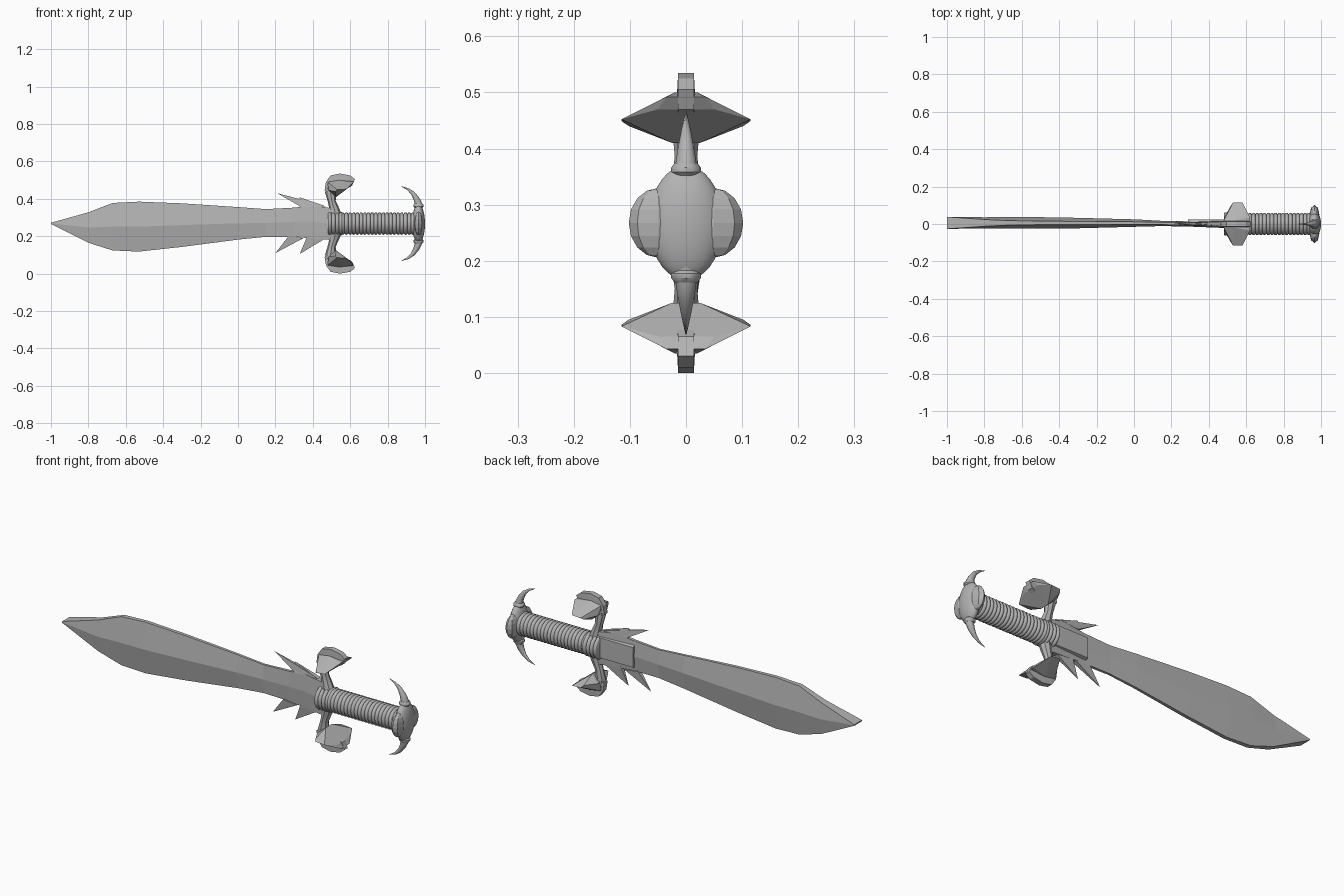
import bpy, bmesh, math
from mathutils import Vector, Matrix

cube = bpy.data.objects.get("Cube")
if cube:
    bpy.data.objects.remove(cube, do_unlink=True)

STEEL = (0.45, 0.45, 0.45, 1)
mat = bpy.data.materials.new("grey steel")
mat.use_nodes = True
mat.diffuse_color = STEEL
mat.node_tree.nodes["Principled BSDF"].inputs["Base Color"].default_value = STEEL
MID = 0.2675  # height of the long axis


def finish(bm, name, smooth=None):
    bmesh.ops.recalc_face_normals(bm, faces=bm.faces)
    me = bpy.data.meshes.new(name)
    bm.to_mesh(me)
    bm.free()
    me.materials.append(mat)
    ob = bpy.data.objects.new(name, me)
    bpy.context.collection.objects.link(ob)
    if smooth:
        bpy.ops.object.select_all(action='DESELECT')
        bpy.context.view_layer.objects.active = ob
        ob.select_set(True)
        bpy.ops.object.shade_smooth_by_angle(angle=math.radians(smooth))
    return ob


def loft(name, rings, smooth=None):
    """Skin a row of closed rings and cap both ends."""
    bm = bmesh.new()
    rows = [[bm.verts.new(p) for p in ring] for ring in rings]
    n = len(rows[0])
    for a, b in zip(rows, rows[1:]):
        for i in range(n):
            j = (i + 1) % n
            bm.faces.new((a[i], a[j], b[j], b[i]))
    bm.faces.new(rows[0])
    bm.faces.new(rows[-1])
    return finish(bm, name, smooth)


def circle_x(x, r, n=20):
    return [(x, r * math.cos(t * math.tau / n), MID + r * math.sin(t * math.tau / n)) for t in range(n)]


def hull(name, half, flip):
    """Convex part from points given on the +y side only."""
    bm = bmesh.new()
    for x, y, z in half:
        for s in (1, -1):
            bm.verts.new((x, s * y, 2 * MID - z if flip else z))
    bmesh.ops.convex_hull(bm, input=bm.verts)
    return finish(bm, name)


def tube(name, path, flip, sides=10, smooth=40):
    """Sweep ellipses along an xz path; entries are x, z, in-plane radius, y radius."""
    rings = []
    for i, (x, z, r, ry) in enumerate(path):
        a, b = path[max(i - 1, 0)], path[min(i + 1, len(path) - 1)]
        d = Vector((b[0] - a[0], b[1] - a[1])).normalized()
        ring = []
        for k in range(sides):
            t = k * math.tau / sides
            px, pz = x - d.y * r * math.cos(t), z + d.x * r * math.cos(t)
            ring.append((px, ry * math.sin(t), 2 * MID - pz if flip else pz))
        rings.append(ring)
    return loft(name, rings, smooth)


def spike(name, base_a, base_b, tip, thick=0.012):
    """Flat barb tapering from a base edge to a sharp tip."""
    bm = bmesh.new()
    base = [bm.verts.new((x, s * thick, z)) for x, z in (base_a, base_b) for s in (1, -1)]
    bm.verts.new((tip[0], 0.002, tip[1]))
    bmesh.ops.convex_hull(bm, input=bm.verts)
    return finish(bm, name)


# Blade: x, lower edge, upper edge, ridge half thickness, rim half thickness, y offset
stations = [
    (-1.0, 0.266, 0.272, 0.032, 0.032, 0.006),
    (-0.8, 0.165, 0.328, 0.030, 0.018, 0.006),
    (-0.67, 0.124, 0.378, 0.031, 0.012, 0.006),
    (-0.53, 0.118, 0.385, 0.031, 0.010, 0.006),
    (-0.3, 0.143, 0.376, 0.028, 0.009, 0.005),
    (0.0, 0.182, 0.356, 0.020, 0.007, 0.005),
    (0.15, 0.197, 0.345, 0.014, 0.006, 0.003),
    (0.3, 0.197, 0.353, 0.014, 0.008, 0),
    (0.4, 0.188, 0.365, 0.018, 0.012, 0),
    (0.5, 0.180, 0.350, 0.022, 0.016, 0),
]
rings = []
for x, lo, hi, ridge, rim, off in stations:
    mid = lo * 0.5 + hi * 0.5
    rings.append([(x, off + rim, lo), (x, off + ridge, mid), (x, off + rim, hi),
                  (x, off - rim, hi), (x, off - ridge, mid), (x, off - rim, lo)])
loft("blade", rings)

# Raised plate at the root of the blade, on the back
loft("blade_root_plate", [[(x, y, z) for y, z in ((0, 0.21), (0.024, 0.22), (0.024, 0.325), (0, 0.335))]
                          for x in (0.29, 0.5)])

# Barbs beside the guard
spike("upper_barb_outer", (0.34, 0.355), (0.44, 0.37), (0.21, 0.43))
spike("upper_barb_root", (0.33, 0.36), (0.47, 0.36), (0.33, 0.408))
spike("lower_barb_front", (0.27, 0.20), (0.35, 0.19), (0.20, 0.11))
spike("lower_barb_rear", (0.37, 0.20), (0.47, 0.19), (0.33, 0.105))
spike("lower_barb_small", (0.42, 0.20), (0.49, 0.20), (0.405, 0.155))

# Grip with wound cord, and a ribbed collar
def ribbed(name, x0, x1, count, r_in, r_out):
    pitch = (x1 - x0) / count
    profile = [(x0, r_in)]
    for i in range(count):
        for f, r in ((0.2, 0.75), (0.5, 1), (0.8, 0.75), (1, 0)):
            profile.append((x0 + (i + f) * pitch, r_in + (r_out - r_in) * r))
    return loft(name, [circle_x(x, r) for x, r in profile], 50)


ribbed("grip_wrap", 0.55, 0.945, 20, 0.052, 0.060)
ribbed("grip_collar", 0.48, 0.56, 4, 0.054, 0.063)

# Guard arms and winged heads, horns and their base rings, above and below
for flip, side in ((False, "upper"), (True, "lower")):
    tube(side + "_guard_arm", [(0.525, 0.30, 0.034, 0.032), (0.515, 0.345, 0.026, 0.026),
                               (0.502, 0.385, 0.021, 0.020), (0.495, 0.43, 0.029, 0.024),
                               (0.505, 0.475, 0.035, 0.022)], flip, 8, 30)
    hull(side + "_guard_spine", [(0.463, 0.014, 0.445), (0.47, 0.014, 0.49), (0.495, 0.014, 0.525),
                                 (0.545, 0.014, 0.535), (0.60, 0.014, 0.525), (0.625, 0.014, 0.505),
                                 (0.61, 0.014, 0.47), (0.53, 0.02, 0.425)], flip)
    hull(side + "_guard_wing", [(0.48, 0.018, 0.49), (0.54, 0.02, 0.50), (0.62, 0.035, 0.492),
                                (0.58, 0.115, 0.452), (0.53, 0.115, 0.449), (0.52, 0.102, 0.440),
                                (0.485, 0.04, 0.445), (0.525, 0.025, 0.41), (0.605, 0.05, 0.47)], flip)
    tube(side + "_horn", [(0.965, 0.33, 0.024, 0.024), (0.966, 0.37, 0.020, 0.020),
                          (0.954, 0.40, 0.016, 0.015), (0.935, 0.43, 0.011, 0.009),
                          (0.908, 0.452, 0.006, 0.004), (0.875, 0.466, 0.001, 0.001)], flip)
    tube(side + "_horn_ring", [(0.965, 0.352, 0.022, 0.022), (0.965, 0.358, 0.028, 0.027),
                               (0.965, 0.366, 0.028, 0.027), (0.965, 0.374, 0.021, 0.021)], flip, 14)


# Pommel: flattened oval dome
def ellipsoid(name, centre, size, segments, rows, smooth=None):
    bm = bmesh.new()
    bmesh.ops.create_uvsphere(bm, u_segments=segments, v_segments=rows, radius=1)
    bmesh.ops.transform(bm, matrix=Matrix.Translation(centre) @ Matrix.Diagonal((*size, 1)), verts=bm.verts)
    return finish(bm, name, smooth)


ellipsoid("pommel", (0.965, 0, MID), (0.035, 0.066, 0.102), 28, 18, 40)

# Faceted bosses on both sides of the pommel
for s, side in ((1, "back"), (-1, "front")):
    ellipsoid(side + "_pommel_boss", (0.965, s * 0.05, MID), (0.026, 0.052, 0.062), 8, 8)
